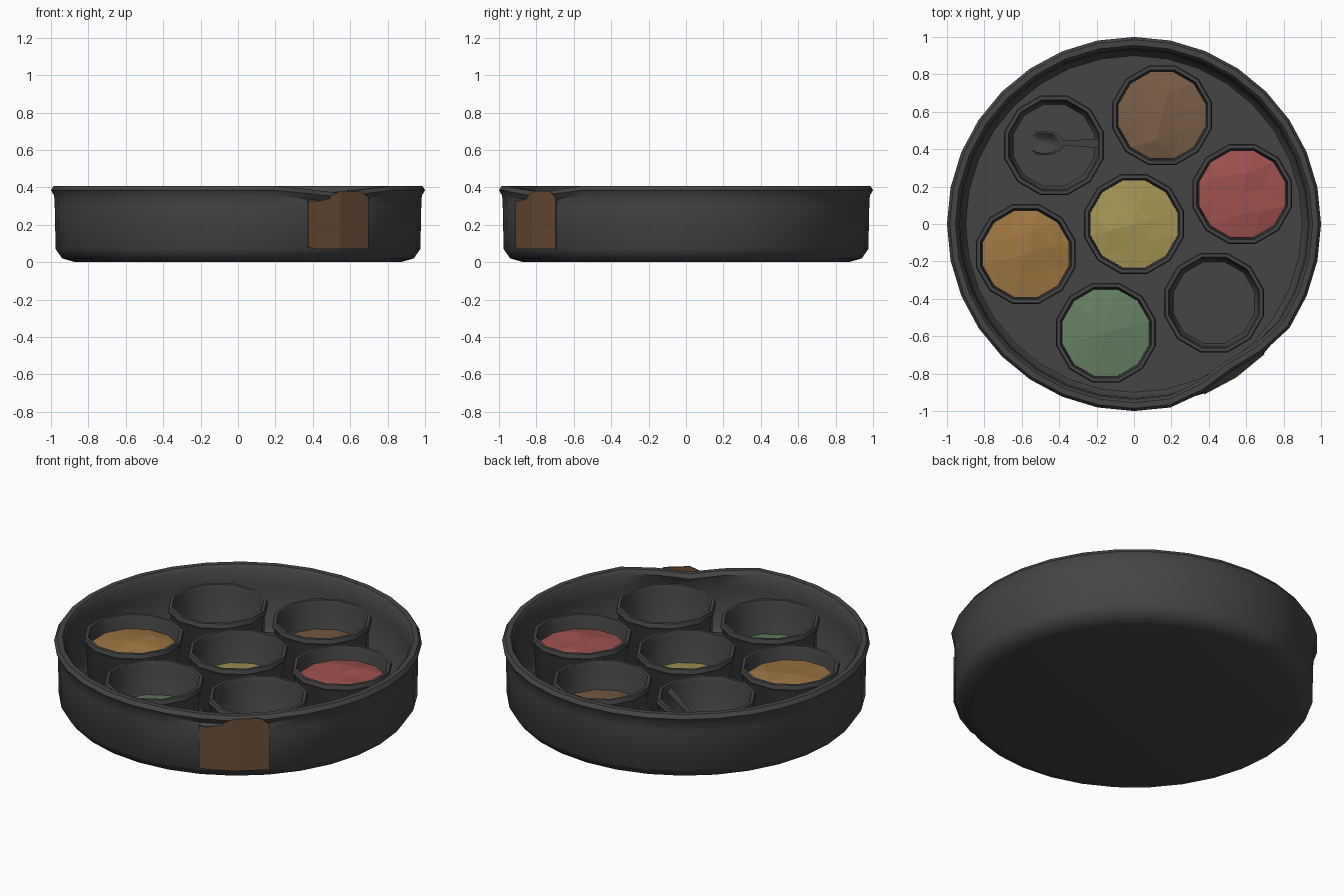
import bpy, bmesh, math, random
from mathutils import Vector, Matrix

random.seed(4)
if "Cube" in bpy.data.objects:
    bpy.data.objects.remove(bpy.data.objects["Cube"])


def material(name, rgb):
    m = bpy.data.materials.new(name)
    m.use_nodes = True
    m.diffuse_color = (*rgb, 1)
    m.node_tree.nodes["Principled BSDF"].inputs["Base Color"].default_value = (*rgb, 1)
    return m


metal = material("dark grey metal", (0.06, 0.06, 0.06))
tape_mat = material("brown tape", (0.15, 0.074, 0.034))
yellow = material("yellow powder", (0.38, 0.30, 0.09))
red = material("red powder", (0.35, 0.085, 0.076))
green = material("green powder", (0.127, 0.223, 0.122))
orange = material("orange powder", (0.35, 0.18, 0.055))
brown = material("brown powder", (0.195, 0.112, 0.061))


def finish(bm, name, mat, smooth=True):
    bmesh.ops.recalc_face_normals(bm, faces=bm.faces)
    me = bpy.data.meshes.new(name)
    bm.to_mesh(me)
    bm.free()
    me.materials.append(mat)
    ob = bpy.data.objects.new(name, me)
    bpy.context.collection.objects.link(ob)
    if smooth:
        bpy.ops.object.select_all(action="DESELECT")
        ob.select_set(True)
        bpy.context.view_layer.objects.active = ob
        bpy.ops.object.shade_smooth_by_angle(angle=math.radians(40))
    return ob


def polar(r, a, z):
    return Vector((r * math.cos(a), r * math.sin(a), z))


def lathe(profile, sides, start=0.0):
    """Revolve (radius, height) pairs and cap both ends."""
    bm = bmesh.new()
    rings = [[bm.verts.new(polar(r, start + math.tau * i / sides, z)) for i in range(sides)]
             for r, z in profile]
    for a, b in zip(rings, rings[1:]):
        for i in range(sides):
            j = (i + 1) % sides
            bm.faces.new((a[i], a[j], b[j], b[i]))
    bm.faces.new(rings[0])
    bm.faces.new(rings[-1])
    return bm


# Round tray with a rolled rim
bm = lathe([(0.87, 0), (0.94, 0.02), (0.975, 0.07), (0.98, 0.3), (0.983, 0.355), (1.0, 0.385),
            (0.985, 0.408), (0.955, 0.408), (0.938, 0.385), (0.932, 0.3), (0.925, 0.06),
            (0.9, 0.03)], 32)
# Dent in the rim above the tape
dent = math.radians(-56.25)
for v in bm.verts:
    off = abs(math.atan2(v.co.y, v.co.x) - dent) / math.radians(22.5)
    if off < 1 and v.co.z > 0.32:
        w = 0.5 + 0.5 * math.cos(math.pi * off)
        out = Vector((v.co.x, v.co.y, 0)).normalized()
        v.co += out * -0.055 * w + Vector((0, 0, -0.035 * w))
finish(bm, "tray", metal)

# Torn tape patch following the flat wall segments
bm = bmesh.new()


def tape_point(deg, z):
    half = 5.625
    local = (deg % (2 * half)) - half
    r = 0.986 * math.cos(math.radians(half)) / math.cos(math.radians(local))
    return bm.verts.new(polar(r, math.radians(deg), z))


columns = [(-67.5, 0.08, 0.33), (-65, 0.07, 0.325), (-60, 0.07, 0.34), (-59.5, 0.07, 0.355),
           (-56.25, 0.07, 0.38), (-48, 0.07, 0.38), (-45, 0.07, 0.345)]
cols = [(tape_point(a, lo), tape_point(a, hi)) for a, lo, hi in columns]
for p, q in zip(cols, cols[1:]):
    bm.faces.new((p[0], q[0], q[1], p[1]))
tape = finish(bm, "tape_patch", tape_mat, False)
solid = tape.modifiers.new("thickness", "SOLIDIFY")
solid.thickness = 0.006


# Cups and their powder
def cup(name, x, y):
    bm = lathe([(0.235, 0.035), (0.255, 0.06), (0.262, 0.29), (0.276, 0.315), (0.27, 0.34),
                (0.252, 0.34), (0.244, 0.31), (0.238, 0.07), (0.225, 0.05)],
               12, math.radians(15))
    finish(bm, name, metal).location = (x, y, 0)


def powder(name, mat, x, y, z):
    bm = bmesh.new()
    step = math.tau / 12
    turn = math.radians(15)
    outer = [bm.verts.new(polar(0.24, turn + step * i, z)) for i in range(12)]
    inner = [bm.verts.new(polar(random.uniform(0.11, 0.14), turn + step * 2 * i,
                                z + random.uniform(0.01, 0.03))) for i in range(6)]
    top = bm.verts.new((0, 0, z + 0.03))
    for i in range(6):
        a, b, c = outer[2 * i - 1], outer[2 * i], outer[2 * i + 1]
        nxt = inner[(i + 1) % 6]
        bm.faces.new((a, b, inner[i]))
        bm.faces.new((b, c, inner[i]))
        bm.faces.new((c, nxt, inner[i]))
        bm.faces.new((inner[i], nxt, top))
    ob = finish(bm, name, mat, False)
    ob.location = (x, y, 0)
    if ob.data.polygons[0].normal.z < 0:
        ob.data.flip_normals()


contents = [("red", red, 0.26), ("brown", brown, 0.17), None, ("orange", orange, 0.26),
            ("green", green, 0.14), None]
cup("centre_cup", 0, 0)
powder("yellow_powder", yellow, 0, 0, 0.15)
for k, fill in enumerate(contents):
    p = polar(0.6, math.radians(15.5 + 60 * k), 0)
    cup(f"outer_cup_{k + 1}", p.x, p.y)
    if fill:
        powder(fill[0] + "_powder", fill[1], p.x, p.y, fill[2])

# Spoon leaning against the wall of an empty cup
bm = lathe([(0.03, -0.035), (0.08, -0.02), (0.1, 0.0), (0.085, 0.004), (0.055, -0.012),
            (0.03, -0.024)], 12)
bmesh.ops.scale(bm, vec=(1.3, 0.65, 1), verts=bm.verts)
handle = bmesh.ops.create_cube(bm, size=1)["verts"]
for v in handle:
    end = v.co.x > 0
    v.co = Vector((0.365 if end else 0.11, v.co.y * (0.05 if end else 0.024), v.co.z * 0.012))
spoon = finish(bm, "spoon", metal)
spoon.matrix_world = Matrix.Translation((-0.475, 0.432, 0.095)) @ Matrix.Rotation(
    math.radians(-37), 4, "Y")
